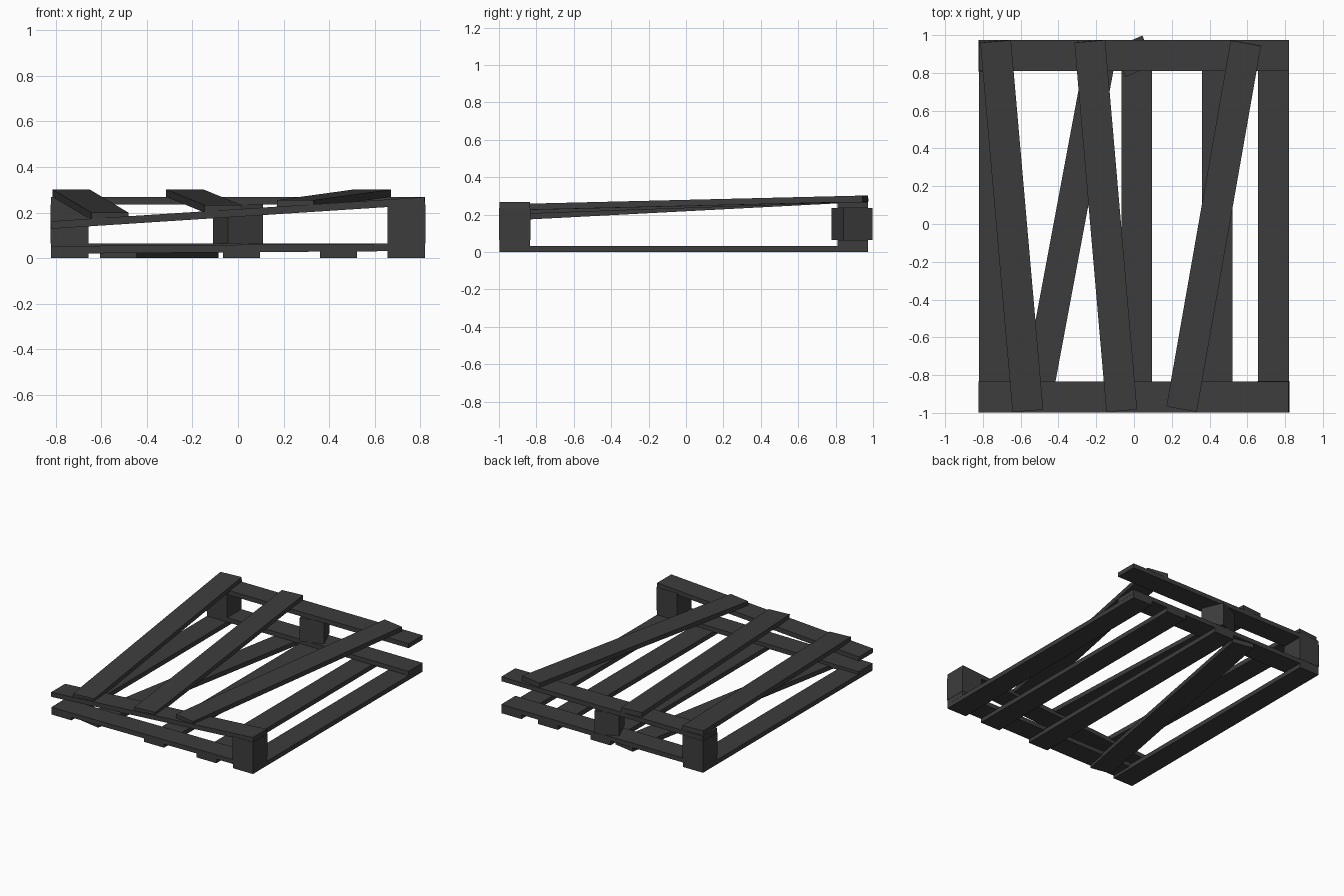
import bpy
import bmesh
from math import radians
from mathutils import Matrix, Vector

cube = bpy.data.objects.get("Cube")
if cube:
    bpy.data.objects.remove(cube, do_unlink=True)

wood = bpy.data.materials.new("dark_grey_wood")
wood.use_nodes = True
colour = (0.046, 0.046, 0.046, 1)
wood.diffuse_color = colour
wood.node_tree.nodes["Principled BSDF"].inputs["Base Color"].default_value = colour

WIDTH, THICK = 0.163, 0.033
HALF_X, FRONT, BACK = 0.82, -0.997, 0.973
FRONT_ROW, BACK_ROW = FRONT + WIDTH / 2, BACK - WIDTH / 2


def box(name, size, matrix):
    mesh = bpy.data.meshes.new(name)
    bm = bmesh.new()
    bmesh.ops.create_cube(bm, size=1, matrix=Matrix.Diagonal((*size, 1)))
    bm.to_mesh(mesh)
    bm.free()
    mesh.materials.append(wood)
    obj = bpy.data.objects.new(name, mesh)
    obj.matrix_world = matrix
    bpy.context.collection.objects.link(obj)


def plank(name, start, end):
    """Board whose underside centre line runs from start to end, without roll."""
    start, end = Vector(start), Vector(end)
    along = (end - start).normalized()
    side = along.cross(Vector((0, 0, 1))).normalized()
    up = side.cross(along)
    centre = (start + end) / 2 + up * THICK / 2
    matrix = Matrix((side, along, up)).transposed().to_4x4()
    matrix.translation = centre
    box(name, (WIDTH, (end - start).length, THICK), matrix)


def block(name, x, y, turn=0):
    matrix = Matrix.Translation((x, y, 0.15)) @ Matrix.Rotation(radians(turn), 4, "Z")
    box(name, (0.167, 0.167, 0.17), matrix)


# Bottom boards, one of them knocked askew
for i, x in enumerate((-0.738, 0.015, 0.441, 0.738)):
    plank(f"bottom_board_{i + 1}", (x, FRONT, 0), (x, BACK, 0))
plank("bottom_board_askew", (-0.525, -0.975, 0), (-0.165, 0.955, 0))

# Lower and upper cross boards, the front ones sagging where a block is missing
plank("lower_cross_front", (-HALF_X, FRONT_ROW, 0.02), (HALF_X, FRONT_ROW, 0.032))
plank("lower_cross_back", (-HALF_X, BACK_ROW, 0.032), (HALF_X, BACK_ROW, 0.032))
plank("upper_cross_front", (-HALF_X, FRONT_ROW, 0.129), (HALF_X, FRONT_ROW, 0.235))
plank("upper_cross_back", (-HALF_X, BACK_ROW, 0.235), (HALF_X, BACK_ROW, 0.235))

# Remaining spacer blocks
block("front_left_block", HALF_X - WIDTH / 2, FRONT_ROW)
block("back_right_block", WIDTH / 2 - HALF_X, BACK_ROW)
block("back_middle_block", 0, 0.888, 22.8)

# Loose top boards sloping down to the front
plank("top_board_right", (-0.562, -0.988, 0.167), (-0.733, 0.968, 0.269))
plank("top_board_middle", (-0.065, -0.988, 0.2), (-0.234, 0.968, 0.269))
plank("top_board_left", (0.252, -0.98, 0.222), (0.592, 0.958, 0.269))
